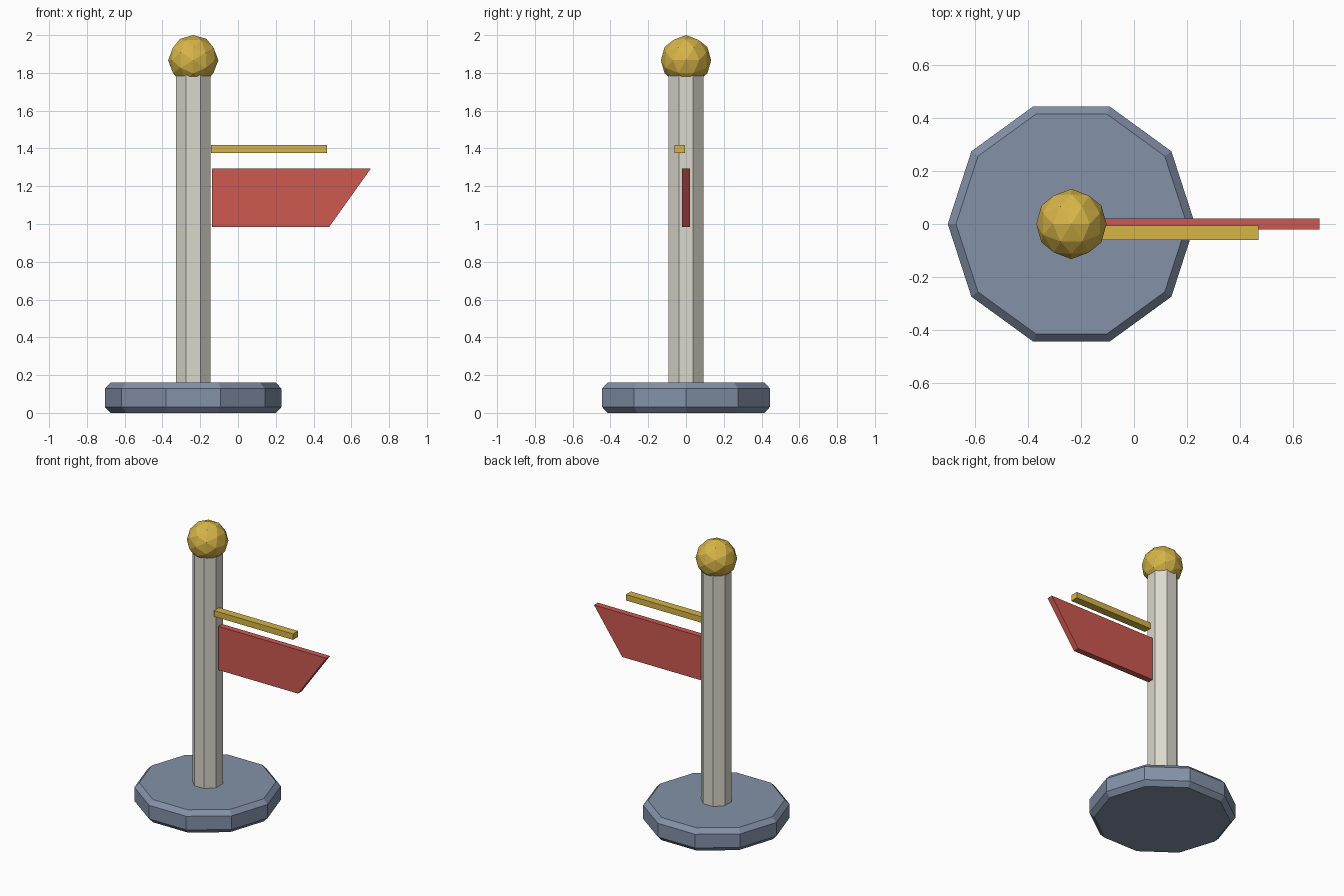
import bpy
import bmesh
from math import atan, cos, pi, sin, sqrt
from mathutils import Matrix

old = bpy.data.objects.get("Cube")
if old:
    bpy.data.objects.remove(old, do_unlink=True)

POLE_X = -0.237


def material(name, rgb):
    """Flat colour from 0-255 display values, stored as linear."""
    lin = [((c / 255 + 0.055) / 1.055) ** 2.4 for c in rgb]
    mat = bpy.data.materials.new(name)
    mat.use_nodes = True
    mat.diffuse_color = (*lin, 1)
    bsdf = next(n for n in mat.node_tree.nodes if n.type == 'BSDF_PRINCIPLED')
    bsdf.inputs["Base Color"].default_value = (*lin, 1)
    return mat


def finish(name, bm, mat):
    bmesh.ops.recalc_face_normals(bm, faces=bm.faces)
    mesh = bpy.data.meshes.new(name)
    bm.to_mesh(mesh)
    bm.free()
    mesh.materials.append(mat)
    obj = bpy.data.objects.new(name, mesh)
    bpy.context.collection.objects.link(obj)
    return obj


def turned(name, sides, profile, mat, turn=0.0):
    """Faceted column through (radius, height) rings around the pole axis."""
    bm = bmesh.new()
    rings = []
    for r, z in profile:
        angles = [turn + 2 * pi * i / sides for i in range(sides)]
        rings.append([bm.verts.new((POLE_X + r * cos(a), r * sin(a), z)) for a in angles])
    for low, high in zip(rings, rings[1:]):
        for i in range(sides):
            j = (i + 1) % sides
            bm.faces.new((low[i], low[j], high[j], high[i]))
    bm.faces.new(rings[0][::-1])
    bm.faces.new(rings[-1])
    return finish(name, bm, mat)


def plate(name, outline, y_front, y_back, mat):
    """Outline in x and z, extruded from front to back."""
    bm = bmesh.new()
    face = bm.faces.new([bm.verts.new((x, y_front, z)) for x, z in outline])
    out = bmesh.ops.extrude_face_region(bm, geom=[face])
    verts = [v for v in out["geom"] if isinstance(v, bmesh.types.BMVert)]
    bmesh.ops.translate(bm, verts=verts, vec=(0, y_back - y_front, 0))
    return finish(name, bm, mat)


slate = material("slate blue", (131, 145, 168))
stone = material("pale stone", (219, 216, 204))
gold = material("gold", (215, 181, 72))
red = material("flag red", (205, 88, 80))

# Ten-sided base with chamfered rims
turned("base", 10, [(0.437, 0), (0.468, 0.032), (0.468, 0.128), (0.437, 0.16)], slate)

# Eight-sided pole with flat sides to the front
turned("pole", 8, [(0.1, 0.14), (0.1, 1.79)], stone, pi / 8)

# Faceted ball, with an edge pair across its crown
bm = bmesh.new()
tilt = Matrix.Rotation(-atan(2 / (1 + sqrt(5))), 4, 'Y')
bmesh.ops.create_icosphere(bm, subdivisions=2, radius=0.133,
                           matrix=Matrix.Translation((POLE_X, 0, 1.867)) @ tilt)
finish("finial_ball", bm, gold)

# Slanted flag and the bar above it
plate("flag", [(-0.137, 0.985), (0.483, 0.985), (0.703, 1.293), (-0.137, 1.293)],
      -0.021, 0.021, red)
plate("flag_bar", [(-0.143, 1.376), (0.472, 1.376), (0.472, 1.418), (-0.143, 1.418)],
      -0.061, -0.006, gold)
